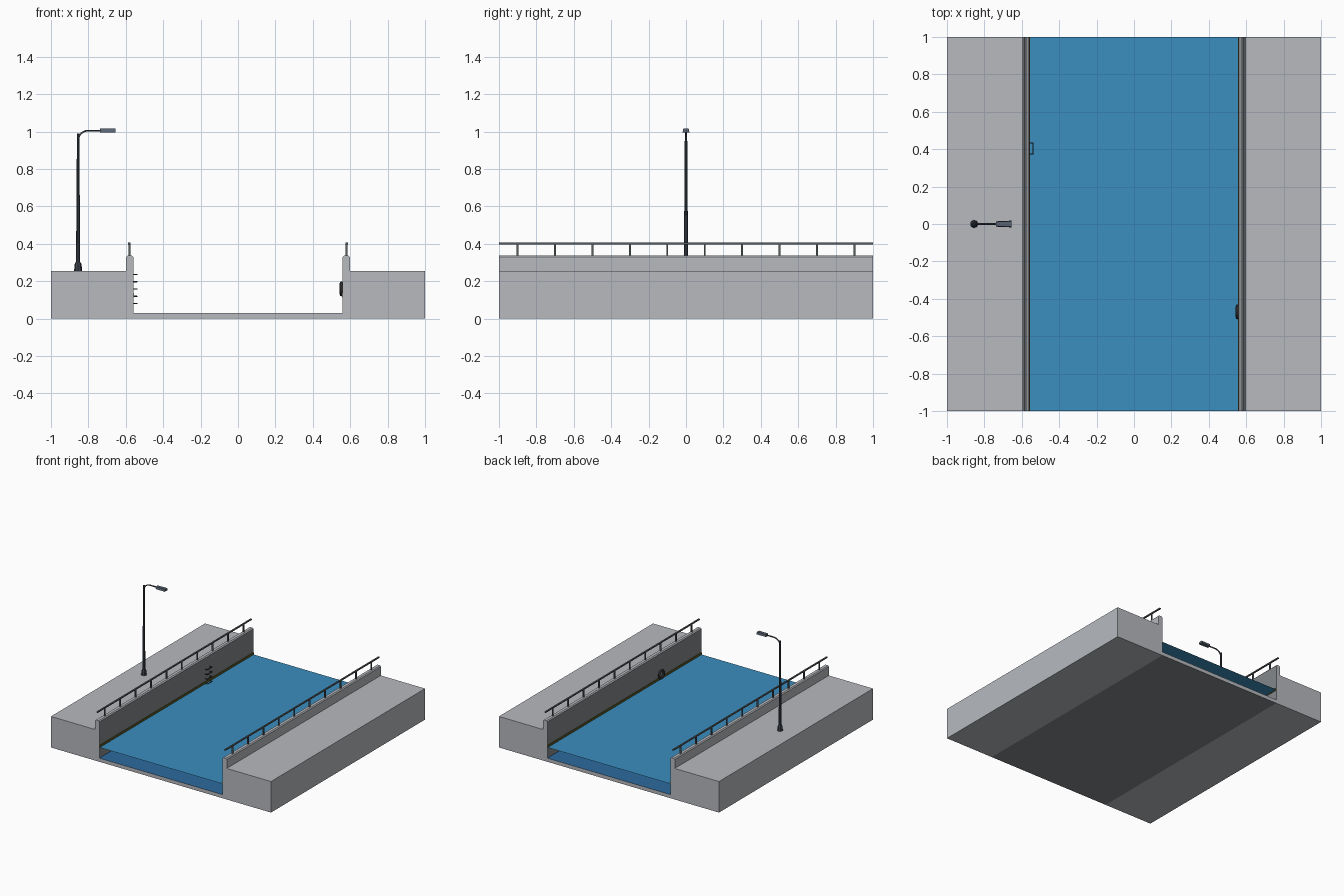
import bpy, bmesh, math
from mathutils import Matrix

if "Cube" in bpy.data.objects:
    bpy.data.objects.remove(bpy.data.objects["Cube"])


def material(name, hex_code):
    def lin(c):
        return c / 12.92 if c <= 0.04045 else ((c + 0.055) / 1.055) ** 2.4
    m = bpy.data.materials.new(name)
    m.diffuse_color = [lin(int(hex_code[i:i + 2], 16) / 255) for i in (0, 2, 4)] + [1]
    m.use_nodes = True
    m.node_tree.nodes["Principled BSDF"].inputs["Base Color"].default_value = m.diffuse_color
    return m


CONCRETE = material("concrete", "b7babf")
WET_WALL = material("dark wet wall", "84888c")
WATER = material("water blue", "3b8ebf")
DEEP = material("deep water blue", "2c699e")
MOSS = material("moss olive", "5c5c26")
RAIL = material("railing grey", "5a5f61")
POLE = material("lamp pole dark", "3c434d")
HEAD = material("lamp head slate", "5a6473")
IRON = material("iron dark", "3a3c3f")
RUBBER = material("rubber black", "2e2e30")


def finish(name, bm, *mats):
    mesh = bpy.data.meshes.new(name)
    bmesh.ops.recalc_face_normals(bm, faces=bm.faces)
    bm.to_mesh(mesh)
    bm.free()
    for m in mats:
        mesh.materials.append(m)
    ob = bpy.data.objects.new(name, mesh)
    bpy.context.collection.objects.link(ob)
    return ob


def add_box(bm, x0, x1, y0, y1, z0, z1):
    mat = Matrix.Translation(((x0 + x1) / 2, (y0 + y1) / 2, (z0 + z1) / 2))
    mat = mat @ Matrix.Diagonal((x1 - x0, y1 - y0, z1 - z0, 1))
    bmesh.ops.create_cube(bm, size=1, matrix=mat)


def add_cone(bm, x, z0, z1, r0, r1, sides=8):
    bmesh.ops.create_cone(bm, cap_ends=True, segments=sides, radius1=r0, radius2=r1,
                          depth=z1 - z0, matrix=Matrix.Translation((x, 0, (z0 + z1) / 2)))


def tube(name, paths, radius, mat, resolution=1):
    cu = bpy.data.curves.new(name, 'CURVE')
    cu.dimensions = '3D'
    cu.bevel_depth = radius
    cu.bevel_resolution = resolution
    cu.use_fill_caps = True
    for pts in paths:
        sp = cu.splines.new('POLY')
        sp.points.add(len(pts) - 1)
        for p, co in zip(sp.points, pts):
            p.co = (*co, 1)
    cu.materials.append(mat)
    ob = bpy.data.objects.new(name, cu)
    bpy.context.collection.objects.link(ob)
    return ob


# banks with parapet, railing and moss line, mirrored left and right
PROFILE = [(1, 0), (1, .255), (.598, .255), (.598, .328), (.591, .336),
           (.567, .336), (.56, .328), (.56, 0)]
for s, side in ((-1, "left"), (1, "right")):
    bm = bmesh.new()
    base = bm.faces.new([bm.verts.new((s * x, -1, z)) for x, z in PROFILE])
    ext = bmesh.ops.extrude_face_region(bm, geom=[base])
    verts = [v for v in ext["geom"] if isinstance(v, bmesh.types.BMVert)]
    bmesh.ops.translate(bm, verts=verts, vec=(0, 2, 0))
    bmesh.ops.recalc_face_normals(bm, faces=bm.faces)
    for f in bm.faces:  # the face towards the canal is darker
        c = f.calc_center_median()
        if abs(c.x - s * .56) < .001 and abs(f.normal.x) > .9:
            f.material_index = 1
    finish(side + "_bank", bm, CONCRETE, WET_WALL)

    bm = bmesh.new()
    a, b = sorted((s * .557, s * .561))
    add_box(bm, a, b, -1, 1, .112, .136)
    finish(side + "_moss_line", bm, MOSS)

    bm = bmesh.new()
    x = s * .581
    add_box(bm, x - .006, x + .006, -1, 1, .397, .406)
    for i in range(10):
        y = -.9 + .2 * i
        add_box(bm, x - .005, x + .005, y - .005, y + .005, .333, .399)
    finish(side + "_railing", bm, RAIL)

# canal bed: blue on top, dark underneath
bm = bmesh.new()
add_box(bm, -.56, .56, -1, 1, 0, .03)
bm.normal_update()
for f in bm.faces:
    f.material_index = 1 if f.normal.z > .5 else 2 if f.normal.z < -.5 else 0
finish("canal_bed", bm, CONCRETE, DEEP, WET_WALL)

# water surface sheet
bm = bmesh.new()
bmesh.ops.create_grid(bm, x_segments=1, y_segments=1, size=1,
                      matrix=Matrix.Translation((0, 0, .118)) @ Matrix.Diagonal((.56, 1, 1, 1)))
finish("water_surface", bm, WATER)

# street lamp
LX = -.855
bm = bmesh.new()
add_cone(bm, LX, .255, .29, .021, .019)
add_cone(bm, LX, .29, .302, .019, .012)
add_cone(bm, LX, .30, .66, .0105, .009)
add_cone(bm, LX, .66, .99, .008, .0065)
finish("lamp_pole", bm, POLE)
arc = [(LX + .055 - .055 * math.cos(t), 0, .952 + .053 * math.sin(t))
       for t in (math.pi / 2 * i / 6 for i in range(7))]
tube("lamp_arm", [arc + [(-.73, 0, 1.005)]], .005, POLE)
bm = bmesh.new()
add_box(bm, -.738, -.654, -.018, .018, .996, 1.015)
for v in bm.verts:  # narrower towards the arm and on top
    if v.co.x < -.7:
        v.co.y *= .8
    if v.co.z > 1.005:
        v.co.y *= .8
finish("lamp_head", bm, HEAD)

# ladder of staple rungs on the left wall
rungs = []
for i in range(5):
    z = .08 + .039 * i
    rungs.append([(-.565, .375, z), (-.54, .375, z), (-.54, .433, z), (-.565, .433, z)])
tube("ladder_rungs", rungs, .0035, IRON)

# tyre fender hanging on the right wall
bm = bmesh.new()
N, M = 16, 8
rings = []
for i in range(N):
    a = 2 * math.pi * i / N
    ring = []
    for j in range(M):
        b = 2 * math.pi * j / M
        r = .030 + .010 * math.cos(b)
        ring.append(bm.verts.new((.552 + .008 * math.sin(b), -.47 + r * math.cos(a),
                                  .159 + r * math.sin(a))))
    rings.append(ring)
for i in range(N):
    p, q = rings[i], rings[(i + 1) % N]
    for j in range(M):
        bm.faces.new((p[j], q[j], q[(j + 1) % M], p[(j + 1) % M]))
for f in bm.faces:
    f.smooth = True
finish("tyre_fender", bm, RUBBER)
